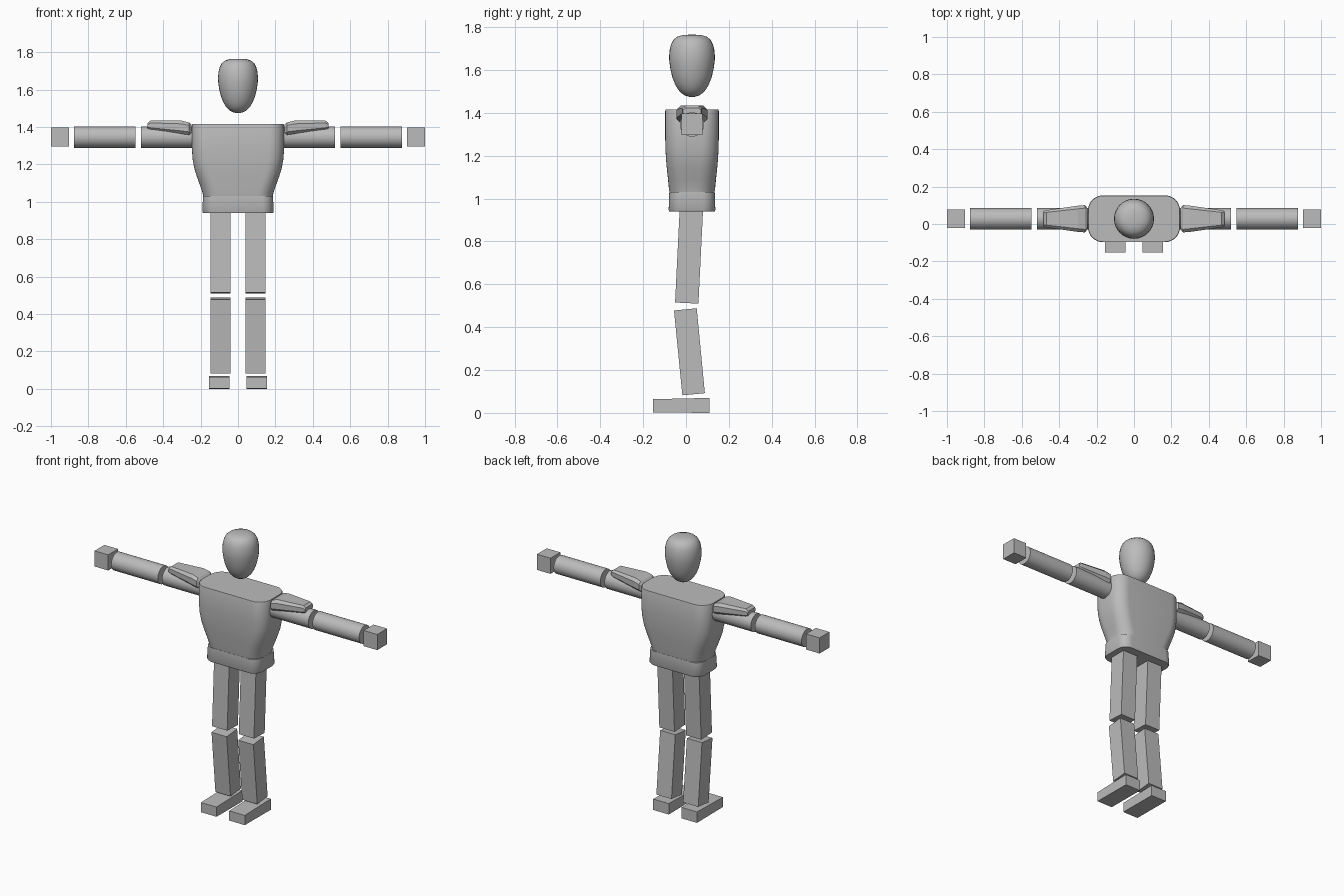
import bpy, bmesh, math

if "Cube" in bpy.data.objects:
    bpy.data.objects.remove(bpy.data.objects["Cube"])

grey = bpy.data.materials.new("plain grey")
grey.diffuse_color = (0.5, 0.5, 0.5, 1)
grey.use_nodes = True
grey.node_tree.nodes["Principled BSDF"].inputs["Base Color"].default_value = grey.diffuse_color
CY = 0.028  # depth of the body's centre line


def loft(name, rings, smooth=None):
    """Skin a list of equal-length point rings and cap both ends."""
    bm = bmesh.new()
    vs = [[bm.verts.new(p) for p in r] for r in rings]
    n = len(rings[0])
    for a, b in zip(vs, vs[1:]):
        for i in range(n):
            j = (i + 1) % n
            bm.faces.new((a[i], a[j], b[j], b[i]))
    bm.faces.new(vs[0])
    bm.faces.new(vs[-1])
    bmesh.ops.recalc_face_normals(bm, faces=bm.faces)
    me = bpy.data.meshes.new(name)
    bm.to_mesh(me)
    bm.free()
    me.materials.append(grey)
    ob = bpy.data.objects.new(name, me)
    bpy.context.collection.objects.link(ob)
    if smooth:
        bpy.ops.object.select_all(action='DESELECT')
        bpy.context.view_layer.objects.active = ob
        ob.select_set(True)
        bpy.ops.object.shade_smooth_by_angle(angle=math.radians(smooth))
    return ob


def rounded_ring(hx, hy, r, z, n=8):
    pts = []
    for k, (sx, sy) in enumerate(((1, 1), (-1, 1), (-1, -1), (1, -1))):
        for i in range(n + 1):
            a = math.pi / 2 * (k + i / n)
            pts.append((sx * (hx - r) + r * math.cos(a),
                        CY + sy * (hy - r) + r * math.sin(a), z))
    return pts


def slab(name, side, x0, x1, profile):
    """Extrude a side-on (y, z) outline across x."""
    return loft(name, [[(side * x, y, z) for y, z in profile] for x in (x0, x1)])


def tube(name, side, x0, x1, r, z, n=32):
    return loft(name, [[(side * x, CY + r * math.cos(2 * math.pi * i / n),
                         z + r * math.sin(2 * math.pi * i / n)) for i in range(n)]
                       for x in (x0, x1)], 40)


# Head: turned egg with a blunt top
egg = [(0.012, 1.475), (0.03, 1.48), (0.048, 1.491), (0.064, 1.508), (0.079, 1.533),
       (0.092, 1.567), (0.101, 1.605), (0.106, 1.64), (0.107, 1.665), (0.104, 1.695),
       (0.098, 1.72), (0.087, 1.741), (0.07, 1.755), (0.045, 1.763), (0.015, 1.765)]
loft("head", [[(r * math.cos(math.pi * i / 16), CY + r * math.sin(math.pi * i / 16), z)
               for i in range(32)] for r, z in egg], 60)

# Torso, narrowing to the waist, and the hip band below it
chest = [(0.186, 0.105, 1.03), (0.19, 0.108, 1.05), (0.204, 0.112, 1.09),
         (0.22, 0.117, 1.135), (0.234, 0.121, 1.18), (0.243, 0.124, 1.23),
         (0.246, 0.125, 1.28), (0.246, 0.125, 1.408), (0.244, 0.123, 1.415)]
loft("torso", [rounded_ring(hx, hy, 0.08, z) for hx, hy, z in chest], 40)
hips = [(0.187, 0.106, 0.94), (0.191, 0.109, 0.947), (0.187, 0.106, 1.03)]
loft("hips", [rounded_ring(hx, hy, 0.06, z) for hx, hy, z in hips], 40)

for side, label in ((-1, "right"), (1, "left")):
    # Arm
    tube("upper_arm_" + label, side, 0.22, 0.518, 0.057, 1.346)
    tube("forearm_" + label, side, 0.547, 0.877, 0.057, 1.346)
    slab("hand_" + label, side, 0.904, 1.0,
         [(-0.021, 1.297), (0.078, 1.297), (0.078, 1.397), (-0.021, 1.397)])

    # Shoulder plate: tapered, with bevelled edges
    rings = []
    for x, hw, lo, hi, c in ((0.248, 0.055, 1.362, 1.412, 0.012),
                             (0.262, 0.073, 1.358, 1.424, 0.016),
                             (0.3, 0.07, 1.362, 1.434, 0.017),
                             (0.468, 0.046, 1.384, 1.434, 0.012),
                             (0.483, 0.041, 1.392, 1.422, 0.008)):
        section = ((hw, lo + c), (hw, hi - c), (hw - c, hi), (c - hw, hi),
                   (-hw, hi - c), (-hw, lo + c), (c - hw, lo), (hw - c, lo))
        rings.append([(side * x, CY + y, z) for y, z in section])
    loft("shoulder_plate_" + label, rings)

    # Leg
    slab("thigh_" + label, side, 0.041, 0.148,
         [(-0.051, 0.515), (0.058, 0.51), (0.08, 0.955), (-0.029, 0.96)])
    slab("shin_" + label, side, 0.041, 0.148,
         [(-0.017, 0.082), (0.088, 0.092), (0.05, 0.488), (-0.056, 0.478)])
    slab("foot_" + label, side, 0.045, 0.155,
         [(-0.153, 0.002), (0.11, 0.0), (0.11, 0.07), (-0.153, 0.064)])
